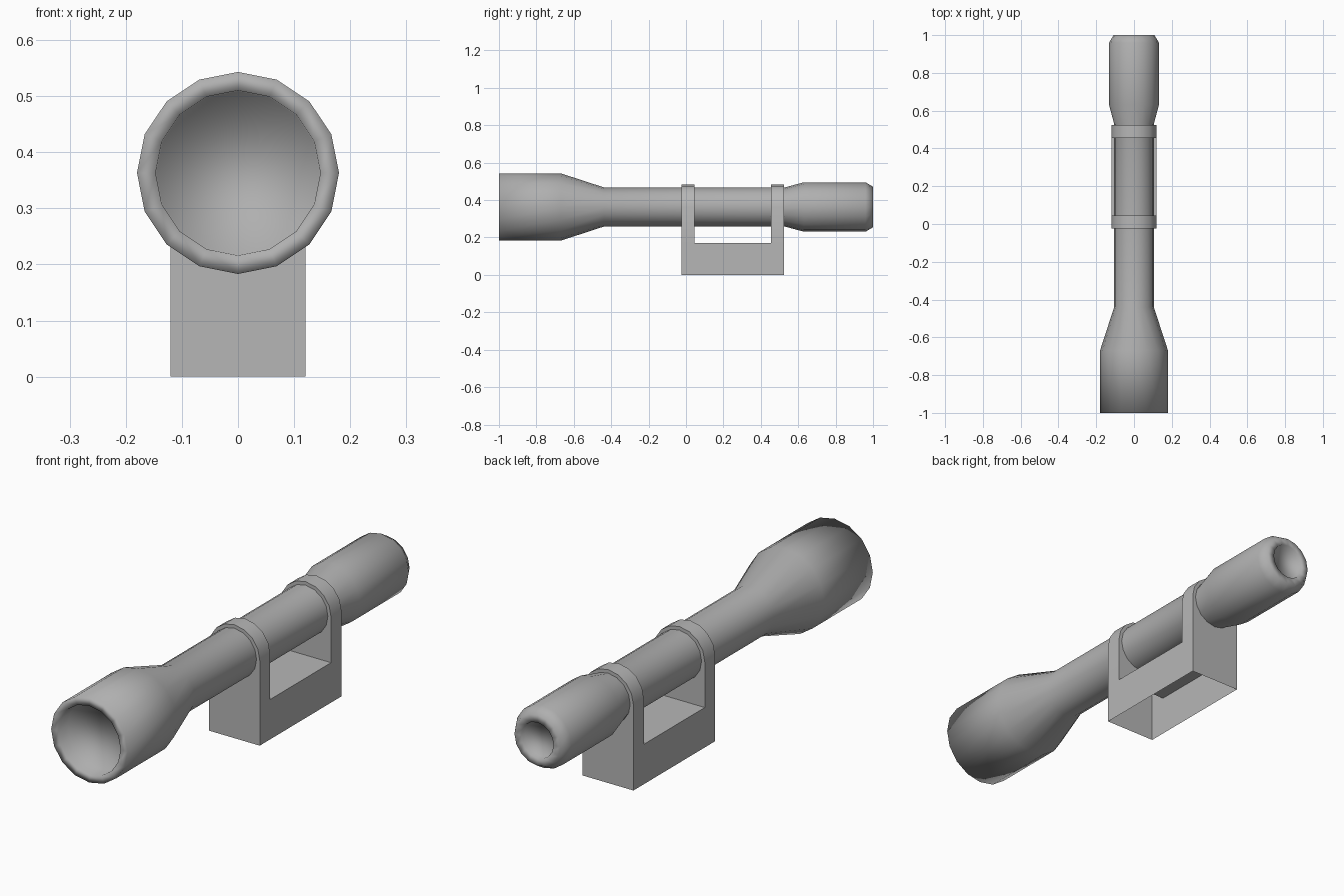
import bpy
import bmesh
from math import cos, sin, pi, radians

cube = bpy.data.objects.get("Cube")
if cube:
    bpy.data.objects.remove(cube, do_unlink=True)

SIDES = 16
AXIS_Z = 0.363


def make_material(name, grey):
    colour = (grey, grey, grey, 1)
    mat = bpy.data.materials.new(name)
    mat.use_nodes = True
    mat.diffuse_color = colour
    node = next(n for n in mat.node_tree.nodes if n.type == "BSDF_PRINCIPLED")
    node.inputs["Base Color"].default_value = colour
    return mat


def finish(bm, name, mat):
    bmesh.ops.recalc_face_normals(bm, faces=bm.faces[:])
    mesh = bpy.data.meshes.new(name)
    bm.to_mesh(mesh)
    bm.free()
    mesh.materials.append(mat)
    obj = bpy.data.objects.new(name, mesh)
    bpy.context.collection.objects.link(obj)
    return obj


def bridge(bm, a, b, steps):
    for i in steps:
        j = (i + 1) % len(a)
        bm.faces.new((a[i], a[j], b[j], b[i]))


# Scope tube: (y, radius) from the recessed front lens to the recessed eyepiece
profile = [(-0.94, 0.145), (-1, 0.147), (-1, 0.18), (-0.67, 0.18),
           (-0.44, 0.105), (0.53, 0.105), (0.63, 0.132), (0.96, 0.132),
           (1, 0.108), (1, 0.076), (0.98, 0.074)]
bm = bmesh.new()
rings = []
for y, r in profile:
    angles = [2 * pi * i / SIDES for i in range(SIDES)]
    rings.append([bm.verts.new((r * cos(a), y, AXIS_Z + r * sin(a))) for a in angles])
for a, b in zip(rings, rings[1:]):
    bridge(bm, a, b, range(SIDES))
bm.faces.new(rings[0])
bm.faces.new(rings[-1])
for face in bm.faces:
    face.smooth = True
finish(bm, "scope_tube", make_material("mid grey", 0.43))

# Mount: two arched posts joined by a low base, hollow and open underneath
HALF, BASE_TOP = 0.12, 0.17
arc = [pi * i / (SIDES // 2) for i in range(SIDES // 2 + 1)]
section = ([(HALF, 0), (HALF, BASE_TOP)]
           + [(HALF * cos(a), AXIS_Z + HALF * sin(a)) for a in arc]
           + [(-HALF, BASE_TOP), (-HALF, 0)])
bm = bmesh.new()
front, front_in, back_in, back = [
    [bm.verts.new((x, y, z)) for x, z in section]
    for y in (-0.025, 0.045, 0.455, 0.525)]
last = len(section) - 2
bridge(bm, front, front_in, range(last + 1))
bridge(bm, back_in, back, range(last + 1))
bridge(bm, front_in, back_in, (0, last))
bm.faces.new((front_in[1], front_in[-2], back_in[-2], back_in[1]))
bm.faces.new(front)
bm.faces.new(back)
bm.faces.new(front_in[1:-1])
bm.faces.new(back_in[1:-1])
mount = finish(bm, "mount", make_material("light grey", 0.47))

bpy.ops.object.select_all(action="DESELECT")
mount.select_set(True)
bpy.context.view_layer.objects.active = mount
bpy.ops.object.shade_smooth_by_angle(angle=radians(30))
